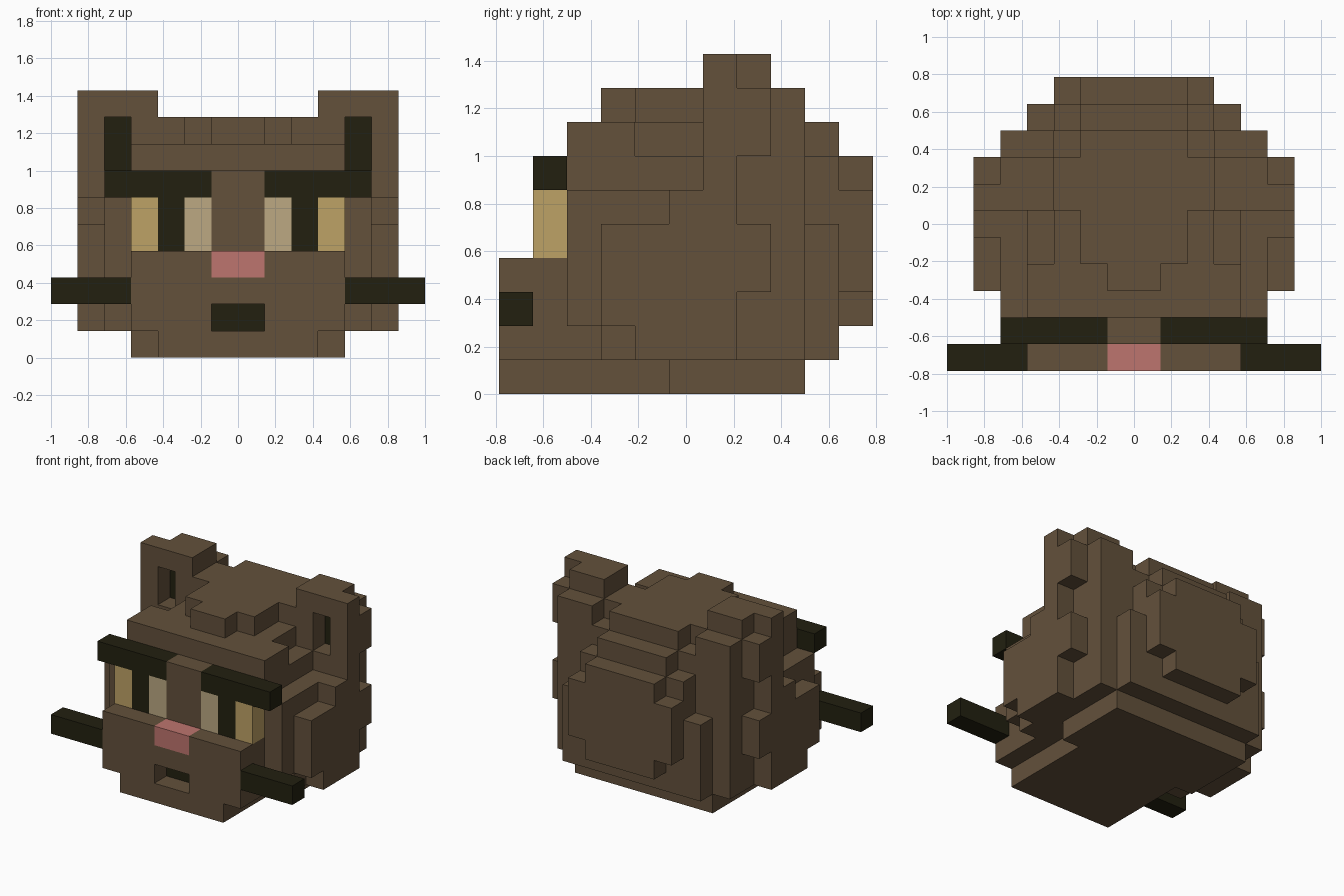
import bpy, bmesh
from mathutils import Vector

old = bpy.data.objects.get("Cube")
if old:
    bpy.data.objects.remove(old, do_unlink=True)

U = 1 / 7  # edge of one building block


def material(name, rgb):
    m = bpy.data.materials.new(name)
    m.use_nodes = True
    m.diffuse_color = (*rgb, 1)
    m.node_tree.nodes["Principled BSDF"].inputs["Base Color"].default_value = (*rgb, 1)
    return m


brown = material("brown_fur", (0.125, 0.082, 0.044))
dark = material("dark_markings", (0.016, 0.0144, 0.005))
gold = material("gold_eye", (0.515, 0.361, 0.133))
tan = material("pale_tan_eye", (0.503, 0.392, 0.223))
pink = material("pink_nose", (0.515, 0.178, 0.156))

cells = {}   # block position -> part name
colours = {}  # part name -> material


def blocks(x0, x1, y0, y1, z0, z1):
    return [(x, y, z) for x in range(x0, x1) for y in range(y0, y1) for z in range(z0, z1)]


def middle(name, mat, *boxes):
    """A part across the centre; boxes give the half width, y range, z range."""
    colours[name] = mat
    for w, *yz in boxes:
        for c in blocks(-w, w, *yz):
            cells[c] = name


def pair(name, mat, *boxes):
    """A mirrored pair of parts, given for the +x side."""
    colours["left_" + name] = colours["right_" + name] = mat
    for box in boxes:
        for x, y, z in blocks(*box):
            cells[x, y, z] = "left_" + name
            cells[-1 - x, y, z] = "right_" + name


def carve(*box):
    for x, y, z in blocks(*box):
        cells.pop((x, y, z), None)
        cells.pop((-1 - x, y, z), None)


# Skull, stepped in at the base, crown and back
middle("chin_base", brown, (3, 0, 5, 0, 1), (4, 5, 9, 0, 1))
middle("skull", brown, (4, 2, 9, 1, 7))
middle("crown", brown, (4, 2, 4, 7, 8), (3, 4, 9, 7, 8), (3, 6, 8, 8, 9),
       (2, 4, 9, 8, 9), (1, 3, 6, 8, 9))
middle("back_of_head", brown, (3, 9, 10, 1, 7), (4, 9, 10, 1, 5), (2, 9, 10, 7, 8),
       (3, 10, 11, 3, 6), (2, 10, 11, 2, 7))

# Cheeks and the ragged fur on the sides
pair("cheek", brown, (4, 5, 2, 3, 2, 6), (4, 5, 3, 9, 1, 6), (4, 5, 6, 9, 6, 7))
pair("side_fur", brown, (5, 6, 3, 4, 2, 5), (5, 6, 4, 7, 1, 5), (5, 6, 5, 7, 5, 6),
     (5, 6, 6, 7, 6, 7), (5, 6, 7, 8, 3, 5))

# Ears with a dark recess
pair("ear", brown, (3, 6, 6, 8, 7, 9), (3, 6, 6, 7, 9, 10), (3, 5, 7, 8, 9, 10),
     (3, 5, 8, 9, 7, 9))
carve(4, 5, 6, 7, 7, 9)
pair("inner_ear", dark, (4, 5, 7, 8, 7, 9))

# Muzzle, nose and recessed mouth
middle("muzzle", brown, (4, 0, 2, 1, 4))
middle("nose", pink, (1, 0, 1, 3, 4))
carve(0, 1, 0, 1, 1, 2)
middle("mouth", dark, (1, 1, 2, 1, 2))
middle("nose_bridge", brown, (1, 1, 2, 4, 7))

# Eyes, brows and whiskers
pair("inner_eye", tan, (1, 2, 1, 2, 4, 6))
pair("pupil", dark, (2, 3, 1, 2, 4, 6))
pair("outer_eye", gold, (3, 4, 1, 2, 4, 6))
pair("brow", dark, (1, 5, 1, 2, 6, 7))
pair("whisker", dark, (4, 7, 0, 1, 2, 3))


# Skin each part: keep only block sides that face open air
def build(name, mat):
    bm = bmesh.new()
    for cell in [c for c, part in cells.items() if part == name]:
        centre = Vector(cell) + Vector((0.5, 0.5, 0.5))
        for axis in range(3):
            for sign in (-1, 1):
                n = Vector((0, 0, 0))
                n[axis] = sign
                if tuple(int(a + b) for a, b in zip(cell, n)) in cells:
                    continue
                u = Vector((0, 0, 0))
                u[(axis + 1) % 3] = 0.5
                v = n.cross(u)
                corners = [centre + n / 2 + a * u + b * v
                           for a, b in ((-1, -1), (1, -1), (1, 1), (-1, 1))]
                bm.faces.new([bm.verts.new((p - Vector((0, 5.5, 0))) * U) for p in corners])
    bmesh.ops.remove_doubles(bm, verts=bm.verts[:], dist=U / 100)
    bmesh.ops.dissolve_limit(bm, angle_limit=0.01, verts=bm.verts[:], edges=bm.edges[:])
    mesh = bpy.data.meshes.new(name)
    bm.to_mesh(mesh)
    bm.free()
    mesh.materials.append(mat)
    bpy.context.collection.objects.link(bpy.data.objects.new(name, mesh))


for part, mat in colours.items():
    build(part, mat)
